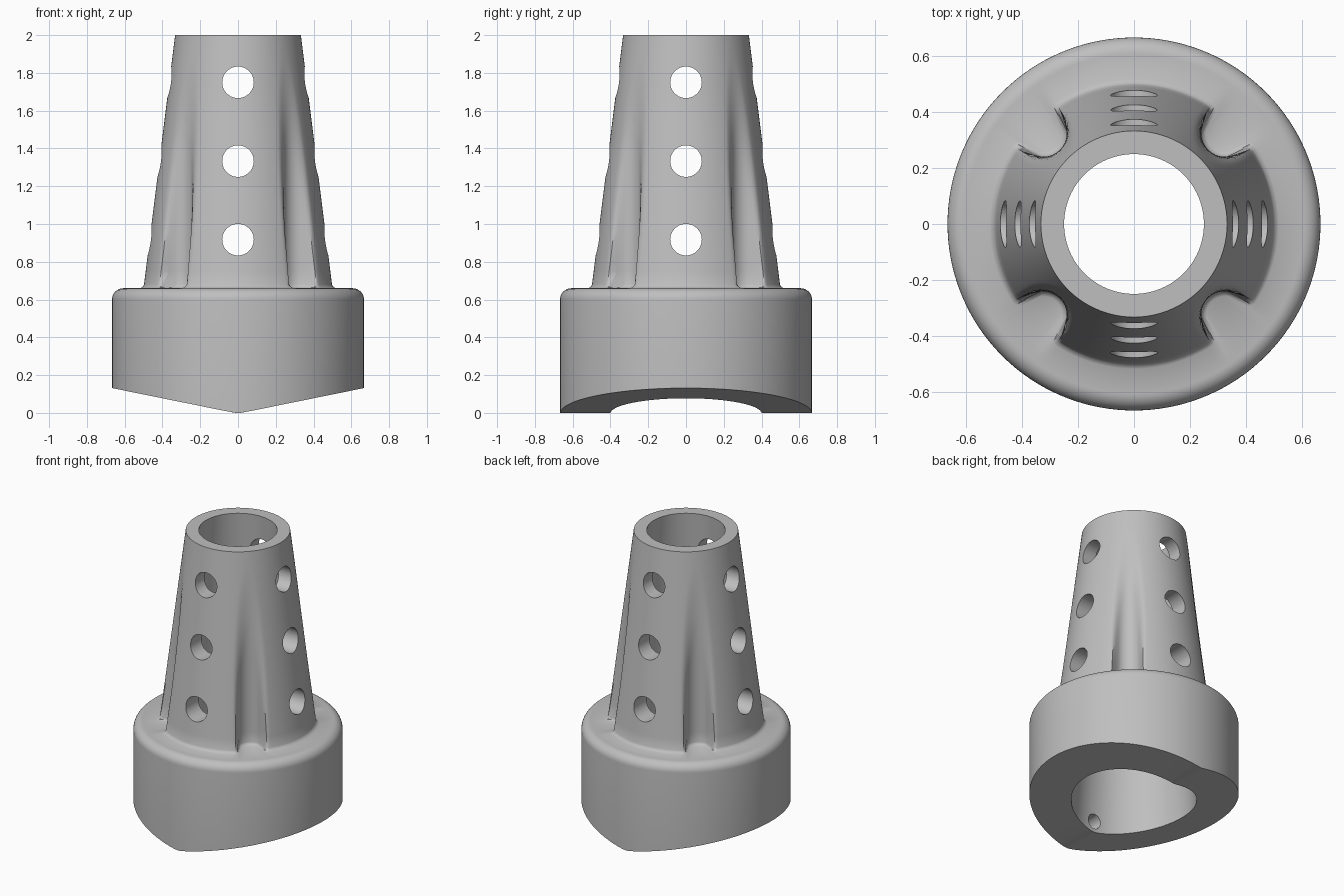
import bpy, bmesh, math
from mathutils import Matrix

if "Cube" in bpy.data.objects:
    bpy.data.objects.remove(bpy.data.objects["Cube"])

SEG = 240
BASE_R, BASE_TOP, FILLET = 0.667, 0.66, 0.06
GROOVE_C, GROOVE_R, LIP = 0.46, 0.085, 0.03

grey = bpy.data.materials.new("light_grey")
grey.diffuse_color = (0.52, 0.52, 0.52, 1)
grey.use_nodes = True
grey.node_tree.nodes["Principled BSDF"].inputs["Base Color"].default_value = grey.diffuse_color


def cone_radius(z):
    return 0.5 - (z - BASE_TOP) * (0.5 - 0.333) / (2 - BASE_TOP)


def vee(x):
    """Underside height: shallow V with a softened ridge."""
    return math.sqrt((0.203 * x) ** 2 + 0.004 ** 2) - 0.004


def neck_field(r, ang, z):
    """Signed field of the tapered neck minus a vertical rounded groove."""
    u, v = r * math.cos(ang), r * math.sin(ang)
    d1 = r - cone_radius(z)
    du = min(u - GROOVE_C, 0)
    d2 = GROOVE_R - math.hypot(du, v)
    # rounded union of the two limits gives soft groove lips
    a, b = max(d1 + LIP, 0), max(d2 + LIP, 0)
    return min(-LIP, max(d1, d2)) + math.hypot(a, b) if max(d1, d2) < -LIP \
        else math.hypot(a, b) - LIP


def neck_radius(theta, z):
    # angle from the nearest diagonal groove
    ang = theta % (math.pi / 2) - math.pi / 4
    flare = 0.018 * max(0, 1 - (z - BASE_TOP) / 0.02) ** 2
    hi = cone_radius(z) + 0.03
    lo = hi
    while neck_field(lo, ang, z) > flare and lo > 0.2:
        hi = lo
        lo -= 0.006
    for _ in range(14):
        mid = (lo + hi) / 2
        if neck_field(mid, ang, z) > flare:
            hi = mid
        else:
            lo = mid
    return lo


# Rows of the closed ring surface, each a function theta -> (radius, z)
rows = []


def slanted_row(radius):
    rows.append(lambda t: (radius, vee(radius * math.cos(t))))


def level_row(radius, z):
    rows.append(lambda t: (radius, z))


slanted_row(0.40)
slanted_row(BASE_R)
for i in range(9):                                   # rounded shoulder
    a = math.pi / 2 * i / 8
    level_row(BASE_R - FILLET + FILLET * math.cos(a),
              BASE_TOP - FILLET + FILLET * math.sin(a))
heights = [BASE_TOP, BASE_TOP + 0.005, BASE_TOP + 0.011, BASE_TOP + 0.02]
heights += [0.75 + 0.05 * i for i in range(26)]
for z in heights:                                    # grooved neck
    rows.append(lambda t, z=z: (neck_radius(t, z), z))
level_row(0.25, 2.0)                                 # top rim inner edge

bm = bmesh.new()
grid = []
for row in rows:
    ring = []
    for k in range(SEG):
        t = 2 * math.pi * k / SEG
        r, z = row(t)
        ring.append(bm.verts.new((r * math.cos(t), r * math.sin(t), z)))
    grid.append(ring)
for i in range(len(grid)):
    a, b = grid[i], grid[(i + 1) % len(grid)]        # last strip is the bore
    for k in range(SEG):
        n = (k + 1) % SEG
        bm.faces.new((a[k], a[n], b[n], b[k]))
bmesh.ops.recalc_face_normals(bm, faces=bm.faces)
mesh = bpy.data.meshes.new("tapered_sleeve")
bm.to_mesh(mesh)
bm.free()
mesh.materials.append(grey)
sleeve = bpy.data.objects.new("tapered_sleeve", mesh)
bpy.context.collection.objects.link(sleeve)


def drill(name, radius, length, location, turn):
    """Subtract a horizontal round hole from the sleeve."""
    cb = bmesh.new()
    m = (Matrix.Translation(location) @ Matrix.Rotation(turn, 4, 'Z')
         @ Matrix.Rotation(math.pi / 2, 4, 'X'))
    bmesh.ops.create_cone(cb, cap_ends=True, segments=48, radius1=radius,
                          radius2=radius, depth=length, matrix=m)
    me = bpy.data.meshes.new(name)
    cb.to_mesh(me)
    cb.free()
    me.materials.append(grey)
    cutter = bpy.data.objects.new(name, me)
    bpy.context.collection.objects.link(cutter)
    cutter.hide_render = True
    mod = sleeve.modifiers.new(name, 'BOOLEAN')
    mod.operation, mod.solver, mod.object = 'DIFFERENCE', 'EXACT', cutter
    bpy.context.view_layer.objects.active = sleeve
    bpy.ops.object.modifier_apply(modifier=name)
    bpy.data.objects.remove(cutter)


bpy.context.view_layer.objects.active = sleeve
sleeve.select_set(True)
# Three levels of vent holes on four sides; opposite holes share one cutter
for z in (0.917, 1.333, 1.75):
    for side, turn in (("front", 0), ("side", math.pi / 2)):
        drill("vent_hole_" + side, 0.0835, 1.4, (0, 0, z), turn)
# Small blind hole inside the base
drill("blind_hole", 0.05, 0.22, (0, -0.42, 0.075), 0)

sleeve.select_set(True)
bpy.context.view_layer.objects.active = sleeve
bpy.ops.object.shade_smooth_by_angle(angle=math.radians(35))
